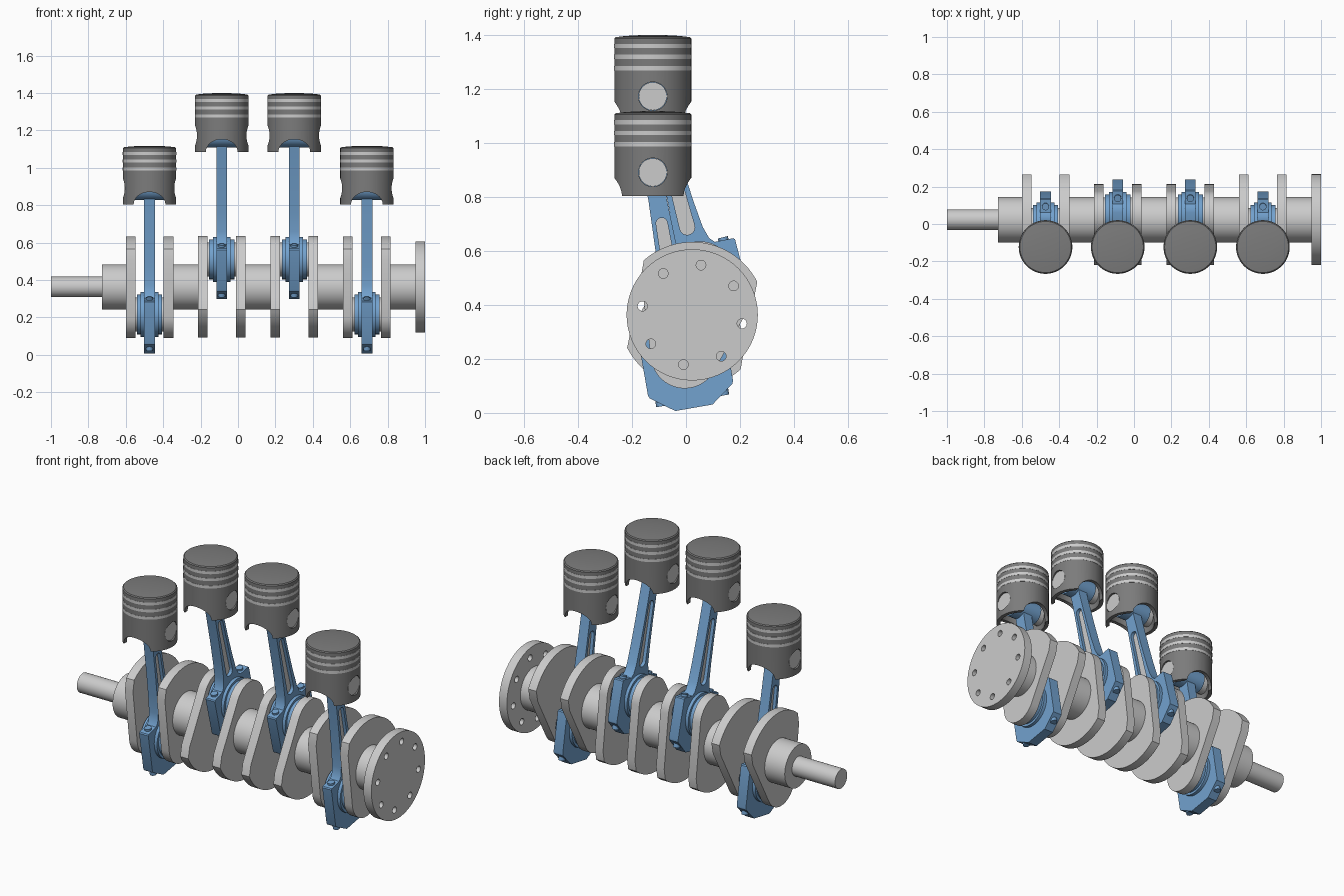
import bpy, bmesh
from math import sin, cos, radians, pi
from mathutils import Vector, Matrix

if "Cube" in bpy.data.objects:
    bpy.data.objects.remove(bpy.data.objects["Cube"])

AXIS = Vector((0.023, 0.363))          # crank axis in (y, z)
THROW = Vector((0.028, 0.147))         # crank pin offset of the raised cylinders
PISTON_Y, ROD = -0.123, 0.685


def material(name, col):
    m = bpy.data.materials.new(name)
    m.diffuse_color = (*col, 1)
    m.use_nodes = True
    m.node_tree.nodes["Principled BSDF"].inputs["Base Color"].default_value = m.diffuse_color
    return m


BLUE = material("rod_blue", (0.17, 0.36, 0.62))
DARK = material("piston_grey", (0.2, 0.2, 0.2))


def finish(name, me, mat=None, loc=(0, 0, 0)):
    me.shade_smooth()
    me.set_sharp_from_angle(angle=radians(30))
    if mat and not me.materials:
        me.materials.append(mat)
    ob = bpy.data.objects.new(name, me)
    ob.location = loc
    bpy.context.collection.objects.link(ob)
    return ob


def clean(me):
    bm = bmesh.new()
    bm.from_mesh(me)
    bmesh.ops.remove_doubles(bm, verts=bm.verts, dist=1e-5)
    bmesh.ops.recalc_face_normals(bm, faces=bm.faces)
    bm.to_mesh(me)
    bm.free()


def plate(name, loops, x0, x1, mat=None):
    """Extrude (y, z) outlines along x; inner loops become holes."""
    cu = bpy.data.curves.new(name, 'CURVE')
    cu.dimensions, cu.fill_mode = '2D', 'BOTH'
    cu.extrude = (x1 - x0) / 2
    for pts in loops:
        sp = cu.splines.new('POLY')
        sp.points.add(len(pts) - 1)
        for p, q in zip(sp.points, pts):
            p.co = (q[0], q[1], 0, 1)
        sp.use_cyclic_u = True
    tmp = bpy.data.objects.new("tmp", cu)
    me = bpy.data.meshes.new_from_object(tmp)
    bpy.data.objects.remove(tmp)
    me.transform(Matrix(((0, 0, 1, (x0 + x1) / 2), (1, 0, 0, 0), (0, 1, 0, 0), (0, 0, 0, 1))))
    clean(me)
    return finish(name, me, mat)


def arc(c, r, a0=0, a1=360, n=48):
    full = a1 - a0 == 360
    k = n if full else n - 1
    return [(c[0] + r * cos(radians(a0 + (a1 - a0) * i / k)),
             c[1] + r * sin(radians(a0 + (a1 - a0) * i / k))) for i in range(n)]


def frame(origin, d):
    d = d.normalized()
    a = Vector((d.y, -d.x))
    return lambda pts: [origin + a * u + d * v for u, v in pts]


def rod_x(name, c, r, x0, x1, mat=None, n=48):
    return plate(name, [arc(c, r, n=n)], x0, x1, mat)


def lathe(name, profile, closed=True):
    bm = bmesh.new()
    n = 64
    rings = []
    for r, z in profile:
        if r == 0:
            rings.append([bm.verts.new((0, 0, z))] * n)
        else:
            rings.append([bm.verts.new((r * cos(2 * pi * i / n), r * sin(2 * pi * i / n), z)) for i in range(n)])
    pairs = list(zip(rings, rings[1:])) + ([(rings[-1], rings[0])] if closed else [])
    for a, b in pairs:
        for i in range(n):
            j = (i + 1) % n
            bm.faces.new(list(dict.fromkeys((a[i], a[j], b[j], b[i]))))
    bmesh.ops.recalc_face_normals(bm, faces=bm.faces)
    me = bpy.data.meshes.new(name)
    bm.to_mesh(me)
    bm.free()
    return me


# Piston body, origin at the wrist pin: domed crown, hollow skirt
body = finish("piston_blank", lathe("piston", [
    (0, .227), (.05, .2262), (.1, .2235), (.137, .219), (.1425, .214), (.1425, -.088),
    (.122, -.088), (.122, .075), (0, .085)], closed=False), DARK)
cutters = []
for rot, scale, z in (((pi / 2, 0, 0), (.085, .068, .3), -.088), ((0, pi / 2, 0), (.053, .053, .3), 0)):
    bpy.ops.mesh.primitive_cylinder_add(vertices=48, radius=1, depth=2, rotation=rot, location=(0, 0, z))
    c = bpy.context.object
    c.scale = scale
    c.hide_render = True
    cutters.append(c)
    mod = body.modifiers.new("cut", 'BOOLEAN')
    mod.operation, mod.solver, mod.object = 'DIFFERENCE', 'EXACT', c
bpy.context.view_layer.update()
piston_mesh = bpy.data.meshes.new_from_object(body.evaluated_get(bpy.context.evaluated_depsgraph_get()))
for ob in cutters + [body]:
    bpy.data.objects.remove(ob)
ring_mesh = lathe("piston_ring", [(.136, -.008), (.1435, -.008), (.1435, .008), (.136, .008)])

# Rod outline (across, along) from the crank pin: bolt shoulders, tapering beam
half = [(.07, -.2), (.156, -.137), (.16, -.125), (.16, .095), (.155, .101), (.085, .105), (.068, .125),
        (.056, .17), (.047, .27), (.04, .4), (.034, .58), (.034, .66)]
outline = half + [(-u, v) for u, v in reversed(half)]
slot = arc((0, .493), .021, 0, 180, 13) + arc((0, .183), .028, 180, 360, 13)

# Web outline (across, towards counterweight): heavy arc, short flats, tapered pin end
web = (arc((0, 0), .27, 37.6, 142.4, 33) + [(-.213, .10)]
       + arc((0, -.15), .125, 198, 342, 25) + [(.213, .10)])

webs = []
for i, cx in enumerate((-.473, -.087, .301, .689)):
    s = 1 if i in (1, 2) else -1
    tag = f"_{i + 1}"
    pin = AXIS + THROW * s
    wrist = Vector((PISTON_Y, pin.y + (ROD ** 2 - (pin.x - PISTON_Y) ** 2) ** .5))

    # Crank throw
    wf = frame(AXIS, -THROW * s)
    for side in (-1, 1):
        a, b = sorted((cx + side * .076, cx + side * .127))
        plate(f"crank_web{tag}_{'l' if side < 0 else 'r'}", [wf(web)], a, b)
        webs.append((a, b))
    rod_x("crank_pin" + tag, pin, .09, cx - .08, cx + .08)

    # Connecting rod
    rf = frame(pin, wrist - pin)
    plate("connecting_rod" + tag, [rf(outline), rf(slot)], cx - .029, cx + .029, BLUE)
    plate("rod_web" + tag, [rf(slot)], cx - .01, cx + .01)
    rod_x("big_end" + tag, pin, .12, cx - .047, cx + .047, BLUE)
    rod_x("big_end_collar" + tag, pin, .106, cx - .067, cx + .067, BLUE)
    rod_x("small_end" + tag, wrist, .063, cx - .08, cx + .08, BLUE)

    # Rod bolts
    for u in (-.118, .118):
        p, q = rf([(u, -.174), (u, .114)])
        bm = bmesh.new()
        bmesh.ops.create_cone(bm, cap_ends=True, segments=20, radius1=.019, radius2=.019, depth=(q - p).length)
        m = bpy.data.meshes.new("rod_bolt")
        bm.to_mesh(m)
        bm.free()
        d3 = Vector((0, *(q - p)))
        m.transform(d3.to_track_quat('Z', 'X').to_matrix().to_4x4())
        finish("rod_bolt" + tag, m, BLUE, (cx, *((p + q) / 2)))

    # Piston, rings and wrist pin
    finish("piston" + tag, piston_mesh, DARK, (cx, *wrist))
    for h in (.186, .146, .104):
        finish("piston_ring" + tag, ring_mesh, None, (cx, wrist.x, wrist.y + h))
    rod_x("wrist_pin" + tag, wrist, .052, cx - .133, cx + .133)

# Main journals between the webs, snout and drilled flange
ends = [-.727] + [v for w in webs for v in w] + [.95]
for k in range(0, len(ends), 4):
    rod_x(f"main_journal_{k // 4 + 1}", AXIS, .121, ends[k], ends[k + 1])
rod_x("crank_snout", AXIS, .055, -1, -.727)
holes = [arc(AXIS + Vector((cos(radians(a)), sin(radians(a)))) * .187, .018, n=20) for a in range(35, 395, 45)]
plate("flywheel_flange", [arc(AXIS, .243, n=64)] + holes, .95, 1)
